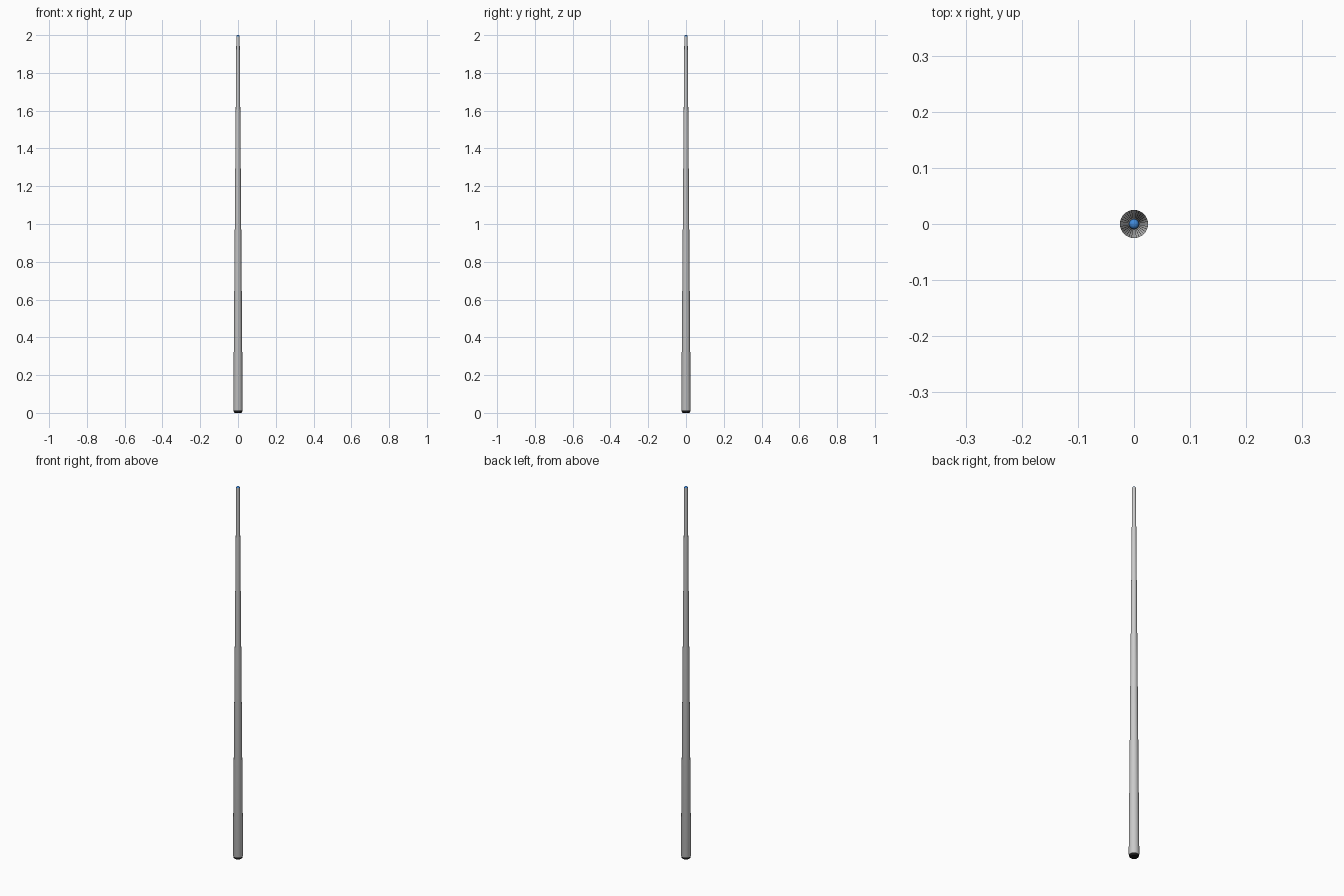
import bpy, bmesh, math

if "Cube" in bpy.data.objects:
    bpy.data.objects.remove(bpy.data.objects["Cube"])

SEGS = 32


def material(name, color):
    m = bpy.data.materials.new(name)
    m.diffuse_color = color
    m.use_nodes = True
    m.node_tree.nodes["Principled BSDF"].inputs["Base Color"].default_value = m.diffuse_color
    return m


def lathe(name, profile, mat=None):
    """Revolve (radius, z) points around z and cap both ends."""
    bm = bmesh.new()
    rings = [[bm.verts.new((r * math.cos(2 * math.pi * i / SEGS),
                            r * math.sin(2 * math.pi * i / SEGS), z))
              for i in range(SEGS)] for r, z in profile]
    for a, b in zip(rings, rings[1:]):
        for i in range(SEGS):
            j = (i + 1) % SEGS
            bm.faces.new((a[i], a[j], b[j], b[i]))
    bm.faces.new(rings[0][::-1])
    bm.faces.new(rings[-1])
    mesh = bpy.data.meshes.new(name)
    bm.to_mesh(mesh)
    bm.free()
    ob = bpy.data.objects.new(name, mesh)
    bpy.context.collection.objects.link(ob)
    if mat:
        mesh.materials.append(mat)
    bpy.ops.object.select_all(action='DESELECT')
    ob.select_set(True)
    bpy.context.view_layer.objects.active = ob
    bpy.ops.object.shade_smooth_by_angle(angle=math.radians(30))
    return ob


black = material("black_rubber", (0.01, 0.01, 0.01, 1))
blue = material("blue_chalk", (0.05, 0.25, 0.7, 1))

# Rubber bumper under the butt
lathe("bumper", [(0.018, 0), (0.022, 0.004), (0.0235, 0.012)], black)

# Long tapered shaft
lathe("shaft", [(0.0235, 0.012), (0.025, 0.016), (0.009, 1.975)])

# Ferrule at the thin end
lathe("ferrule", [(0.009, 1.975), (0.009, 1.993)])

# Domed chalked tip
lathe("tip", [(0.009, 1.993), (0.0078, 1.9965), (0.005, 1.999), (0.002, 2.0)], blue)
